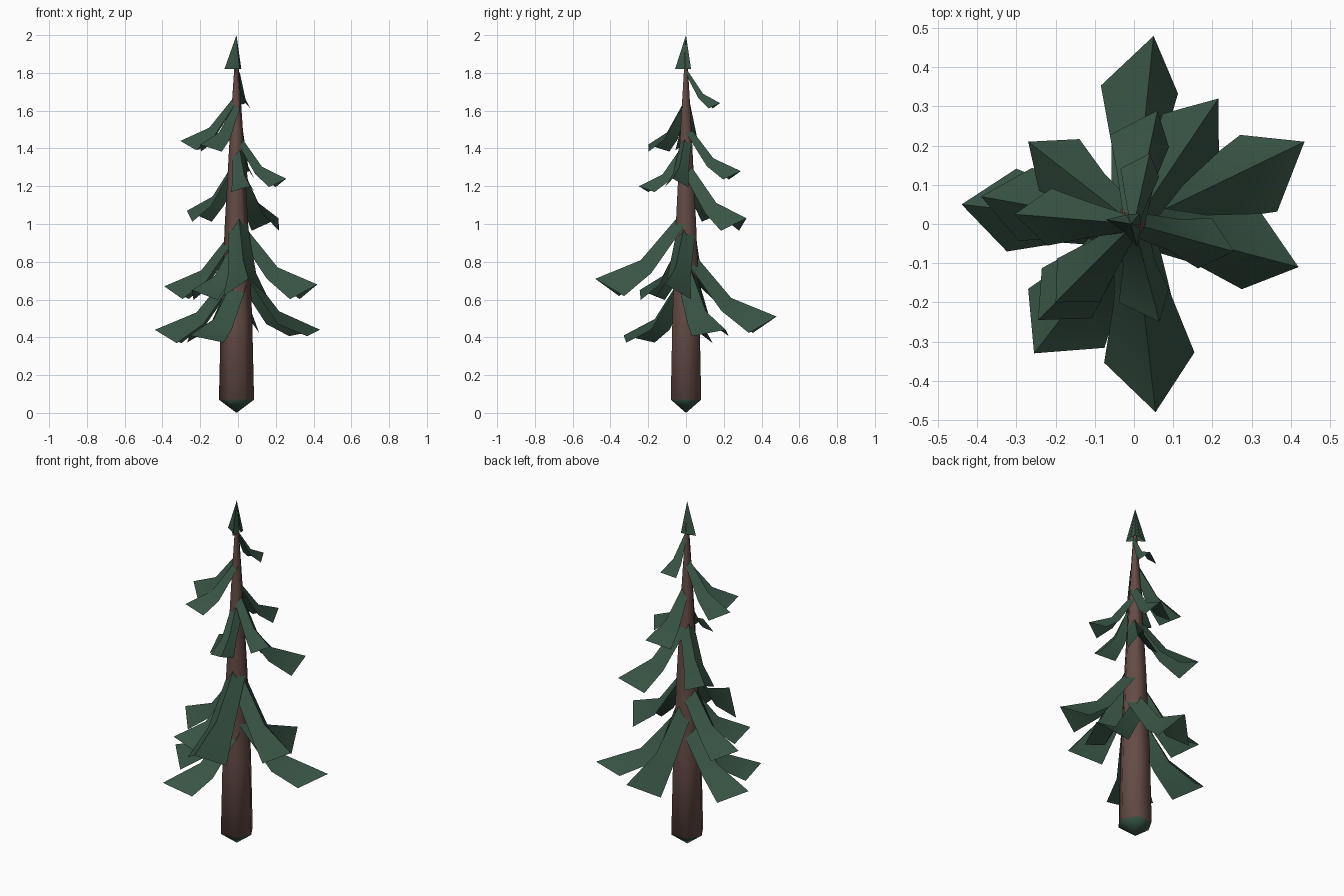
import bpy
import bmesh
import math
from mathutils import Vector

cube = bpy.data.objects.get("Cube")
if cube:
    bpy.data.objects.remove(cube, do_unlink=True)


def material(name, rgb):
    mat = bpy.data.materials.new(name)
    mat.use_nodes = True
    colour = (*rgb, 1)
    mat.diffuse_color = colour
    mat.node_tree.nodes["Principled BSDF"].inputs["Base Color"].default_value = colour
    return mat


needle_green = material("needle green", (0.04, 0.089, 0.059))
bark_brown = material("bark brown", (0.128, 0.07, 0.06))


# Make the object, smooth across edges gentler than the given angle
def finish(bm, name, mats, smooth_degrees):
    bm.normal_update()
    for face in bm.faces:
        face.smooth = True
    for edge in bm.edges:
        edge.smooth = edge.calc_face_angle(0) < math.radians(smooth_degrees)
    mesh = bpy.data.meshes.new(name)
    bm.to_mesh(mesh)
    bm.free()
    for mat in mats:
        mesh.materials.append(mat)
    obj = bpy.data.objects.new(name, mesh)
    bpy.context.collection.objects.link(obj)


def trunk_radius(z):
    return 0.093 * (1 - ((z - 0.07) / 1.93) ** 1.5)


AXIS_X = -0.008


# Six-sided tapering trunk closed by a green point underneath
def build_trunk():
    bm = bmesh.new()
    rings = []
    for z in (0.07, 0.5, 1, 1.5, 1.95):
        r = trunk_radius(z)
        angles = [math.tau * i / 6 for i in range(6)]
        rings.append([bm.verts.new((AXIS_X + r * math.cos(a), r * math.sin(a), z)) for a in angles])
    tip = bm.verts.new((AXIS_X, 0, 0))
    for i in range(6):
        j = (i + 1) % 6
        for low, high in zip(rings, rings[1:]):
            bm.faces.new((low[i], low[j], high[j], high[i])).material_index = 1
        bm.faces.new((rings[0][j], rings[0][i], tip))
    bm.faces.new(rings[-1]).material_index = 1
    finish(bm, "trunk", [needle_green, bark_brown], 65)


# Drooping bough: a ridge with an elbow, and a wing on either side
def build_bough(name, tip, left, right, droop):
    bm = bmesh.new()
    x, y, z = tip
    reach = math.hypot(x, y)
    out = Vector((x, y, 0)) / reach
    side = Vector((-out.y, out.x, 0))
    rise = 0.07 + 0.58 * reach
    root_z = z + rise
    girth = trunk_radius(root_z)
    # distance out, ridge height, wing setback, wing drop, left and right widths
    stations = [
        (0.4 * girth, root_z, 0.3 * girth, 0.12 * reach, 0.85 * girth, 0.85 * girth),
        (0.5 * reach, z + 0.28 * rise, 0.1 * reach, 0.14 * reach, 0.64 * left * reach, 0.64 * right * reach),
        (reach, z, 0.29 * reach, droop * reach, left * reach, right * reach),
    ]
    rows = []
    for dist, height, back, drop, wide_left, wide_right in stations:
        ridge = out * dist + Vector((0, 0, height))
        wing = ridge - out * back - Vector((0, 0, drop))
        points = (wing + side * wide_left, ridge, wing - side * wide_right)
        rows.append([bm.verts.new(p) for p in points])
    for inner, outer in zip(rows, rows[1:]):
        for k in range(2):
            bm.faces.new((inner[k], inner[k + 1], outer[k + 1], outer[k]))
    finish(bm, name, [needle_green], 35)


# Pointed crown of steep, narrow folded blades
def build_crown():
    bm = bmesh.new()
    apex = bm.verts.new((AXIS_X, 0, 2))
    for degrees, reach in ((170, 0.065), (285, 0.06), (50, 0.035)):
        a = math.radians(degrees)
        out = Vector((math.cos(a), math.sin(a), 0))
        side = Vector((-out.y, out.x, 0))
        base = Vector((AXIS_X, 0, 1.82))
        ridge = bm.verts.new(base + out * reach)
        wings = [bm.verts.new(base + out * 0.014 + side * s * 0.022) for s in (1, -1)]
        bm.faces.new((apex, wings[1], ridge))
        bm.faces.new((apex, ridge, wings[0]))
    finish(bm, "crown", [needle_green], 35)


build_trunk()
build_crown()

# Boughs from the lowest tier up: tip position, left and right width, wing droop
BOUGHS = [
    ((0.05, 0.48, 0.51), 0.25, 0.16, 0.18),
    ((0.435, 0.21, 0.44), 0.18, 0.27, 0.07),
    ((-0.255, -0.33, 0.41), 0.32, 0.27, 0.09),
    ((-0.44, 0.05, 0.44), 0.24, 0.24, 0.16),
    ((0.42, -0.11, 0.68), 0.25, 0.21, 0.18),
    ((0.055, -0.48, 0.71), 0.24, 0.24, 0.19),
    ((-0.245, -0.245, 0.65), 0.27, 0.25, 0.15),
    ((-0.39, 0.07, 0.67), 0.24, 0.24, 0.17),
    ((0.215, 0.32, 1.03), 0.25, 0.2, 0.17),
    ((-0.27, 0.21, 1.07), 0.24, 0.25, 0.17),
    ((0.255, -0.07, 1.24), 0.25, 0.25, 0.17),
    ((0.065, -0.25, 1.2), 0.17, 0.34, 0.12),
    ((0.06, 0.29, 1.28), 0.36, 0.16, 0.15),
    ((-0.2, -0.2, 1.42), 0.28, 0.27, 0.13),
    ((-0.305, 0.025, 1.44), 0.24, 0.24, 0.16),
    ((0.04, 0.18, 1.64), 0.35, 0.2, 0.15),
]
for number, bough in enumerate(BOUGHS, 1):
    build_bough(f"bough_{number}", *bough)
